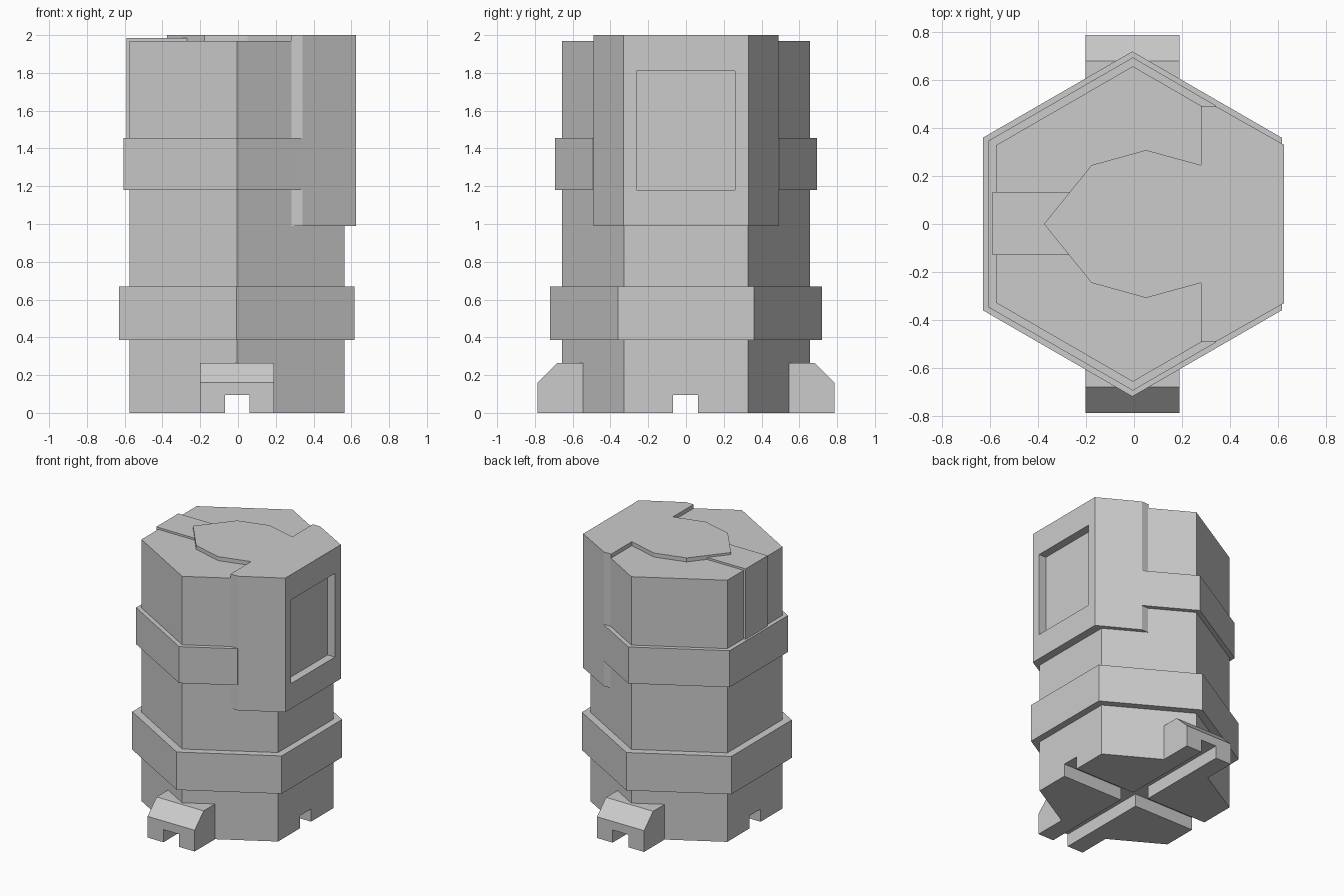
import bpy, bmesh, math
from mathutils import Vector

if "Cube" in bpy.data.objects:
    bpy.data.objects.remove(bpy.data.objects["Cube"])

CX = -0.005  # axis of the hexagonal body


def prism(name, points, direction):
    """Extrude a planar polygon of 3D points along a direction."""
    bm = bmesh.new()
    face = bm.faces.new([bm.verts.new(p) for p in points])
    res = bmesh.ops.extrude_face_region(bm, geom=[face], use_keep_orig=True)
    verts = [g for g in res["geom"] if isinstance(g, bmesh.types.BMVert)]
    bmesh.ops.translate(bm, verts=verts, vec=Vector(direction))
    bmesh.ops.recalc_face_normals(bm, faces=bm.faces)
    mesh = bpy.data.meshes.new(name)
    bm.to_mesh(mesh)
    bm.free()
    obj = bpy.data.objects.new(name, mesh)
    bpy.context.collection.objects.link(obj)
    return obj


def plate(name, outline, z0, z1):
    return prism(name, [(x, y, z0) for x, y in outline], (0, 0, z1 - z0))


def box(name, x0, x1, y0, y1, z0, z1):
    return plate(name, [(x0, y0), (x1, y0), (x1, y1), (x0, y1)], z0, z1)


def hexagon(r, cx=CX):
    return [(cx + r * math.cos(math.radians(30 + 60 * i)),
             r * math.sin(math.radians(30 + 60 * i))) for i in range(6)]


def mirrored(half):
    """Complete an outline given for y >= 0 by mirroring it across y = 0."""
    return half + [(x, -y) for x, y in reversed(half) if y > 0]


def cut(obj, cutter):
    mod = obj.modifiers.new("cut", "BOOLEAN")
    mod.operation = "DIFFERENCE"
    mod.solver = "EXACT"
    mod.object = cutter
    cutter.hide_render = True
    cutter.hide_viewport = True


# Hexagonal body and the lower collar
body = plate("body", hexagon(0.657), 0, 1.97)
plate("lower_band", hexagon(0.719, -0.007), 0.385, 0.67)

# Upper collar, stopping where it meets the side panel
R = 0.694
w = R * math.cos(math.radians(30))
plate("upper_band", mirrored([(0.342, 0.493), (CX, R), (CX - w, R / 2)]), 1.18, 1.455)

# Side panel with a recessed window
panel = plate("side_panel", mirrored([(0.28, 0.49), (0.342, 0.49), (0.625, 0.33)]), 0.99, 2.0)
cut(panel, box("window_cutter", 0.5, 0.8, -0.263, 0.26, 1.18, 1.81))

# Raised pointed plate on the lid, joining the side panel
plate("lid_plate", mirrored([(0.28, 0.245), (0.05, 0.308), (-0.177, 0.245), (-0.375, 0)]), 1.9, 2.0)

# Latch strip folding over the lid and down to the upper collar
plate_strip = box("latch_strip", -0.59, -0.2, -0.13, 0.133, 1.455, 1.985)

# Chamfered feet, front and back
feet = []
for side, s in (("front", -1), ("back", 1)):
    profile = [(0.4, 0), (0.787, 0), (0.787, 0.16), (0.68, 0.265), (0.4, 0.265)]
    feet.append(prism(side + "_foot", [(-0.202, s * y, z) for y, z in profile], (0.392, 0, 0)))

# Crossing grooves through the underside
slot_y = box("slot_cutter_lengthwise", -0.07, 0.06, -1, 1, -0.2, 0.095)
slot_x = box("slot_cutter_crosswise", -1, 1, -0.068, 0.063, -0.2, 0.095)
cut(body, slot_y)
cut(body, slot_x)
for foot in feet:
    cut(foot, slot_y)
